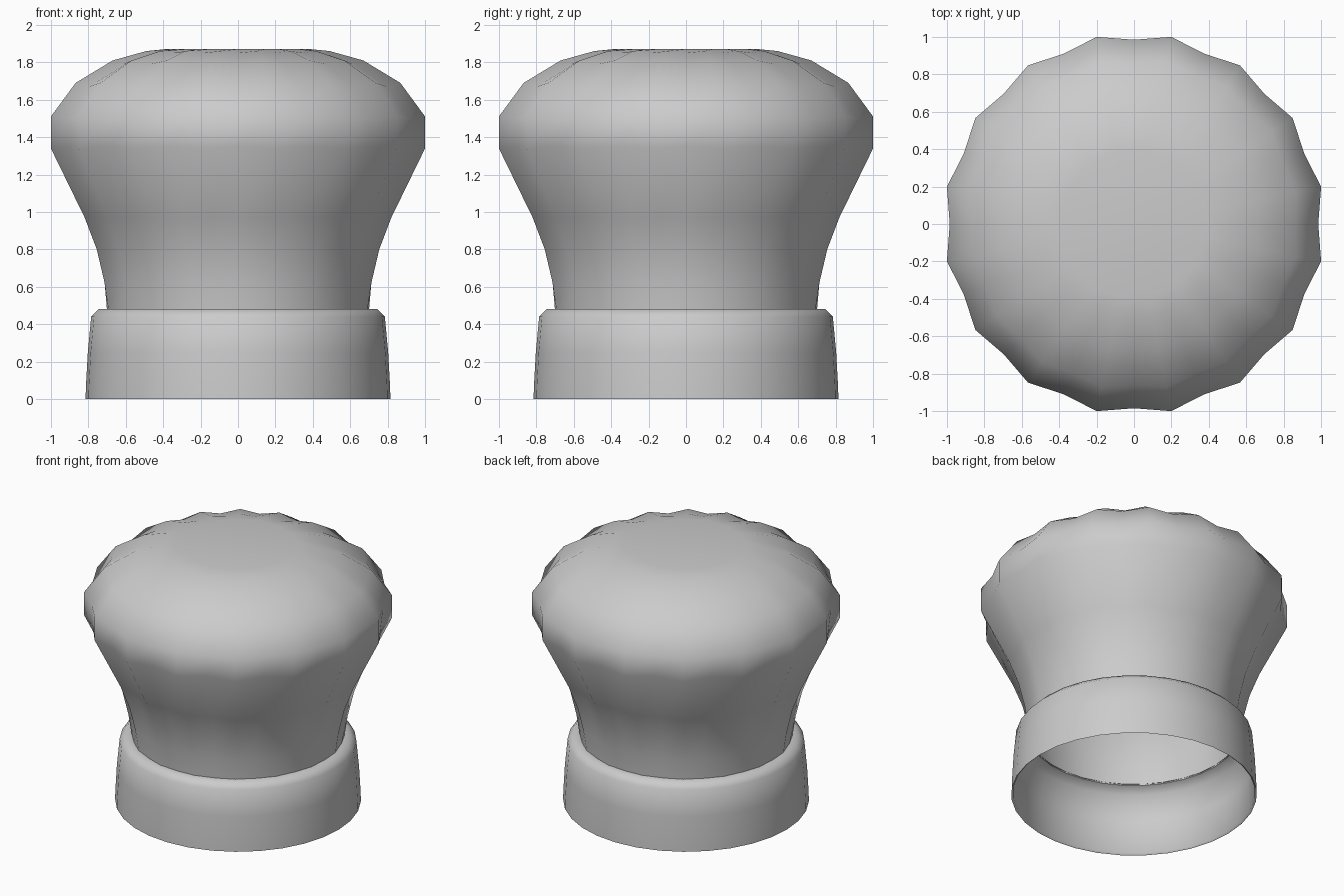
import bpy, bmesh
from math import sin, cos, pi, radians

if "Cube" in bpy.data.objects:
    bpy.data.objects.remove(bpy.data.objects["Cube"])

N = 32  # one vertex per pleat ridge and one per pleat valley


def revolve(name, profile, cap=False):
    """Revolve (ridge_r, ridge_z, valley_r, valley_z) rows, listed bottom to top."""
    bm = bmesh.new()
    rings = []
    for rr, rz, vr, vz in profile:
        ring = []
        for i in range(N):
            a = 2 * pi * i / N
            r, z = (rr, rz) if i % 2 else (vr, vz)
            ring.append(bm.verts.new((r * cos(a), r * sin(a), z)))
        rings.append(ring)
    for lo, hi in zip(rings, rings[1:]):
        for i in range(N):
            j = (i + 1) % N
            bm.faces.new((lo[i], lo[j], hi[j], hi[i]))
    if cap:
        tip = bm.verts.new((0, 0, profile[-1][1]))
        for i in range(N):
            bm.faces.new((rings[-1][i], rings[-1][(i + 1) % N], tip))
    mesh = bpy.data.meshes.new(name)
    bm.to_mesh(mesh)
    bm.free()
    obj = bpy.data.objects.new(name, mesh)
    bpy.context.collection.objects.link(obj)
    bpy.ops.object.select_all(action='DESELECT')
    obj.select_set(True)
    bpy.context.view_layer.objects.active = obj
    bpy.ops.object.shade_smooth_by_angle(angle=radians(70))
    return obj


# Head band: thin inner wall, folded bottom hem, outer wall, rounded top lip
band = [(0.700, 0.47), (0.765, 0.435), (0.79, 0.25), (0.803, 0.01), (0.815, 0.0),
        (0.813, 0.07), (0.803, 0.25), (0.785, 0.44), (0.745, 0.48), (0.700, 0.48)]
revolve("hat_band", [(r, z, r, z) for r, z in band])

# Pleated puffy crown, open underneath
crown = [(0.705, 0.47, 0.700, 0.47), (0.727, 0.62, 0.705, 0.62),
         (0.770, 0.80, 0.738, 0.80), (0.836, 0.97, 0.800, 0.97),
         (1.020, 1.34, 0.977, 1.35), (1.020, 1.51, 0.985, 1.50),
         (0.885, 1.69, 0.862, 1.67), (0.683, 1.81, 0.665, 1.79),
         (0.500, 1.86, 0.490, 1.85), (0.390, 1.87, 0.390, 1.87)]
revolve("puffy_crown", crown, cap=True)
